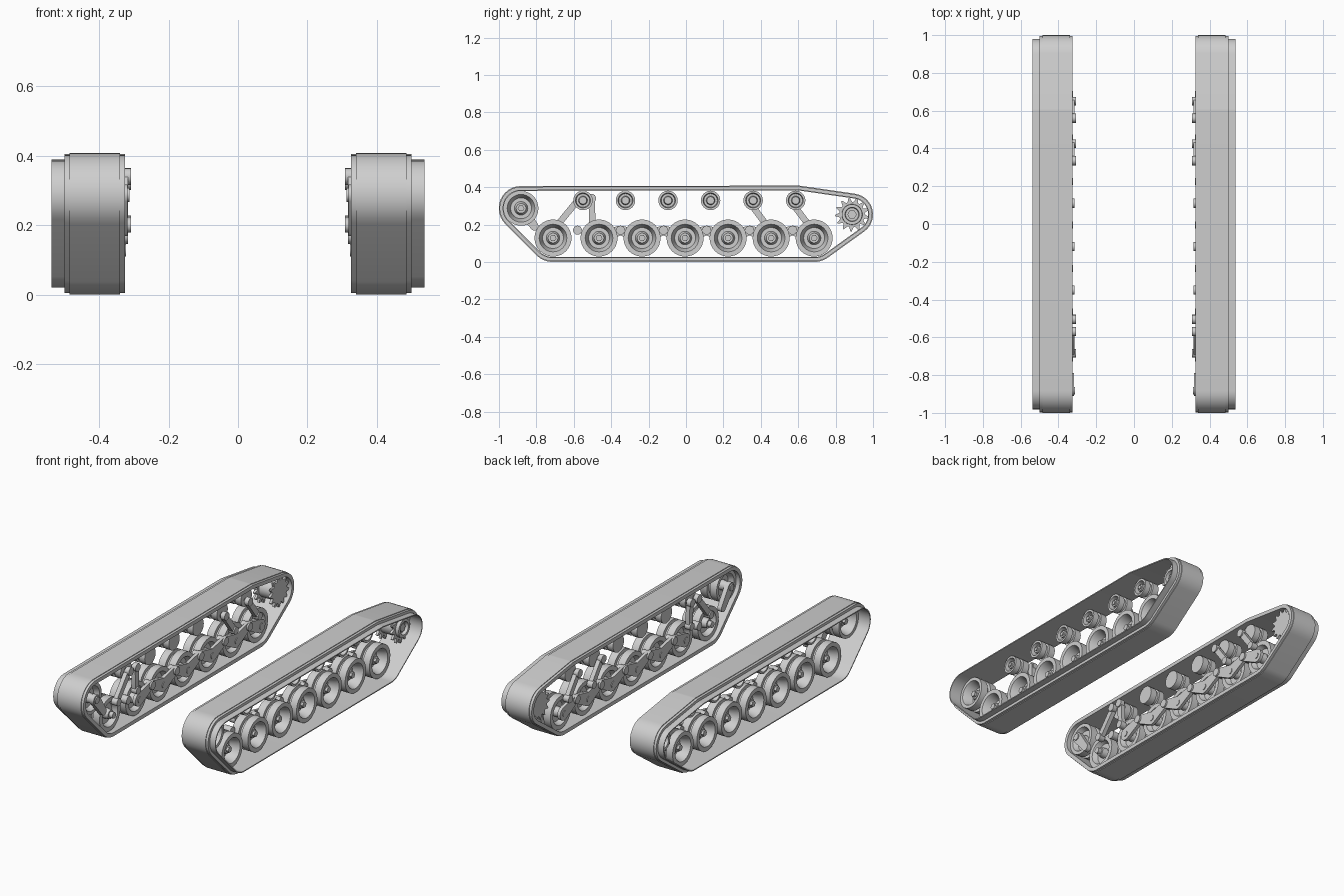
import bpy
import bmesh
from math import atan2, acos, cos, sin, hypot, pi, radians

cube = bpy.data.objects.get("Cube")
if cube:
    bpy.data.objects.remove(cube, do_unlink=True)

steel = bpy.data.materials.new("plain_grey")
steel.use_nodes = True
GREY = (0.62, 0.62, 0.62, 1)
steel.diffuse_color = GREY
steel.node_tree.nodes["Principled BSDF"].inputs["Base Color"].default_value = GREY


def contour(circles, offset=0, steps=12):
    """Outline of a belt wrapped counter-clockwise round (y, z, radius) circles."""
    n = len(circles)
    if n == 1:
        y, z, r = circles[0]
        return [(y + (r + offset) * cos(2 * pi * i / steps),
                 z + (r + offset) * sin(2 * pi * i / steps)) for i in range(steps)]
    normals = []
    for i, (y, z, r) in enumerate(circles):
        y2, z2, r2 = circles[(i + 1) % n]
        normals.append(atan2(z2 - z, y2 - y) - acos((r - r2) / hypot(y2 - y, z2 - z)))
    points = []
    for i, (y, z, r) in enumerate(circles):
        start = normals[i - 1]
        turn = (normals[i] - start) % (2 * pi)
        for k in range(steps + 1):
            a = start + turn * k / steps
            points.append((y + (r + offset) * cos(a), z + (r + offset) * sin(a)))
    return points


def finish(name, bm, angle=35):
    """Turn a bmesh into an object mirrored to both sides."""
    bmesh.ops.remove_doubles(bm, verts=bm.verts, dist=0.00005)
    bmesh.ops.recalc_face_normals(bm, faces=bm.faces)
    mesh = bpy.data.meshes.new(name)
    bm.to_mesh(mesh)
    bm.free()
    mesh.materials.append(steel)
    mesh.shade_smooth()
    mesh.set_sharp_from_angle(angle=radians(angle))
    obj = bpy.data.objects.new(name, mesh)
    bpy.context.collection.objects.link(obj)
    mirror = obj.modifiers.new("both_sides", "MIRROR")
    mirror.use_mirror_merge = False


def sweep(name, section, circles, steps=12, closed=True):
    """Sweep (x, offset) section points round a belt outline."""
    bm = bmesh.new()
    rings = [[bm.verts.new((x, y, z)) for y, z in contour(circles, off, steps)]
             for x, off in section]
    pairs = list(zip(rings, rings[1:]))
    if closed:
        pairs.append((rings[-1], rings[0]))
    for a, b in pairs:
        for i in range(len(a)):
            j = (i + 1) % len(a)
            bm.faces.new((a[i], a[j], b[j], b[i]))
    finish(name, bm)


def lathe(name, y, z, profile, steps=32):
    sweep(name, profile, [(y, z, 0)], steps, closed=False)


def prism(name, outline, x0, x1):
    bm = bmesh.new()
    ends = [[bm.verts.new((x, y, z)) for y, z in outline] for x in (x0, x1)]
    for end in ends:
        bm.faces.new(end)
    for i in range(len(outline)):
        j = (i + 1) % len(outline)
        bm.faces.new((ends[0][i], ends[0][j], ends[1][j], ends[1][i]))
    finish(name, bm)


def link(name, a, b, x0, x1):
    prism(name, contour([a, b], steps=8), x0, x1)


def rod(name, y, z, r, x0, x1, steps=16):
    prism(name, contour([(y, z, r)], steps=steps), x0, x1)


def dished_wheel(name, y, z, r):
    """Twin-rim wheel with deep dish, hub and hexagonal cap."""
    lathe(name, y, z, [
        (0.43, 0), (0.43, 0.026), (0.40, 0.036), (0.40, 0.056), (0.445, 0.068),
        (0.46, 0.074), (0.46, r), (0.415, r), (0.415, r - 0.02), (0.395, r - 0.02),
        (0.395, r), (0.35, r), (0.35, 0.073), (0.38, 0.06), (0.38, 0.03),
        (0.345, 0.026), (0.345, 0)])
    rod(name + "_hub_cap", y, z, 0.018, 0.42, 0.445, 6)


# Track belt wrapped round the running gear
IDLER, SPROCKET = (-0.882, 0.287), (0.888, 0.254)
WHEEL_Z, ROLLER_Z, PIVOT_Z = 0.128, 0.329, 0.17
belt = [(-0.711, WHEEL_Z, 0.128), (0.685, WHEEL_Z, 0.128), (*SPROCKET, 0.112),
        (0.6, ROLLER_Z, 0.079), (*IDLER, 0.119)]
sweep("track_belt", [
    (0.34, 0), (0.485, 0), (0.485, -0.004), (0.50, -0.004), (0.50, -0.02),
    (0.537, -0.02), (0.537, -0.026), (0.325, -0.026), (0.325, -0.004), (0.34, -0.004)], belt)

# Road wheels
wheel_ys = [-0.711] + [-0.465 + 0.23 * i for i in range(6)]
for i, y in enumerate(wheel_ys, 1):
    dished_wheel(f"road_wheel_{i}", y, WHEEL_Z, 0.099)
    rod(f"axle_end_{i}", y, WHEEL_Z, 0.018, 0.322, 0.36)

# Pivots, with arms reaching to the wheels beside them
for i, y in enumerate(wheel_ys[1:], 1):
    pivot = (y - 0.115, PIVOT_Z, 0.024)
    rod(f"arm_pivot_{i}", *pivot, 0.316, 0.37)
    if i > 1:
        link(f"front_arm_{i}", pivot, (y - 0.23, WHEEL_Z, 0.04), 0.326, 0.345)
        link(f"rear_arm_{i}", pivot, (y, WHEEL_Z, 0.04), 0.326, 0.345)

# Front idler and its crank
dished_wheel("idler_wheel", *IDLER, 0.093)
link("idler_crank", (*IDLER, 0.03), (-0.81, 0.19, 0.022), 0.318, 0.345)
rod("idler_axle", *IDLER, 0.02, 0.312, 0.36)

# Return rollers with solid inner faces
for i in range(6):
    y = -0.551 + 0.2275 * i
    lathe(f"return_roller_{i + 1}", y, ROLLER_Z, [
        (0.445, 0), (0.445, 0.02), (0.42, 0.024), (0.42, 0.036), (0.45, 0.04),
        (0.45, 0.052), (0.415, 0.052), (0.415, 0.04), (0.395, 0.04), (0.395, 0.052),
        (0.355, 0.052), (0.355, 0)], 24)
    rod(f"roller_cap_{i + 1}", y, ROLLER_Z, 0.012, 0.435, 0.452, 6)

# Toothed drive sprocket
TEETH = 13
outline = []
for i in range(TEETH):
    for step, r in ((0, 0.068), (0.25, 0.068), (0.55, 0.091), (0.7, 0.091)):
        a = 2 * pi * (i + step) / TEETH
        outline.append((SPROCKET[0] + r * cos(a), SPROCKET[1] + r * sin(a)))
prism("sprocket_inner_ring", outline, 0.345, 0.36)
prism("sprocket_outer_ring", outline, 0.445, 0.46)
lathe("sprocket_drum", *SPROCKET, [
    (0.455, 0), (0.455, 0.034), (0.48, 0.038), (0.48, 0.054), (0.45, 0.056),
    (0.35, 0.056), (0.35, 0)])
rod("sprocket_hub_cap", *SPROCKET, 0.025, 0.45, 0.47, 6)

# Shock absorbers between the hull mounts and the wheels
struts = [((-0.57, 0.34), (-0.685, 0.2)), ((-0.505, 0.34), (-0.50, 0.2)),
          ((0.335, 0.325), (0.425, 0.205)), ((0.56, 0.325), (0.65, 0.205))]
for i, (top, foot) in enumerate(struts, 1):
    link(f"damper_body_{i}", (*top, 0.017), (*foot, 0.017), 0.316, 0.342)
    rod(f"damper_mount_{i}", *top, 0.024, 0.308, 0.335)
    rod(f"damper_foot_{i}", *foot, 0.022, 0.308, 0.345)
